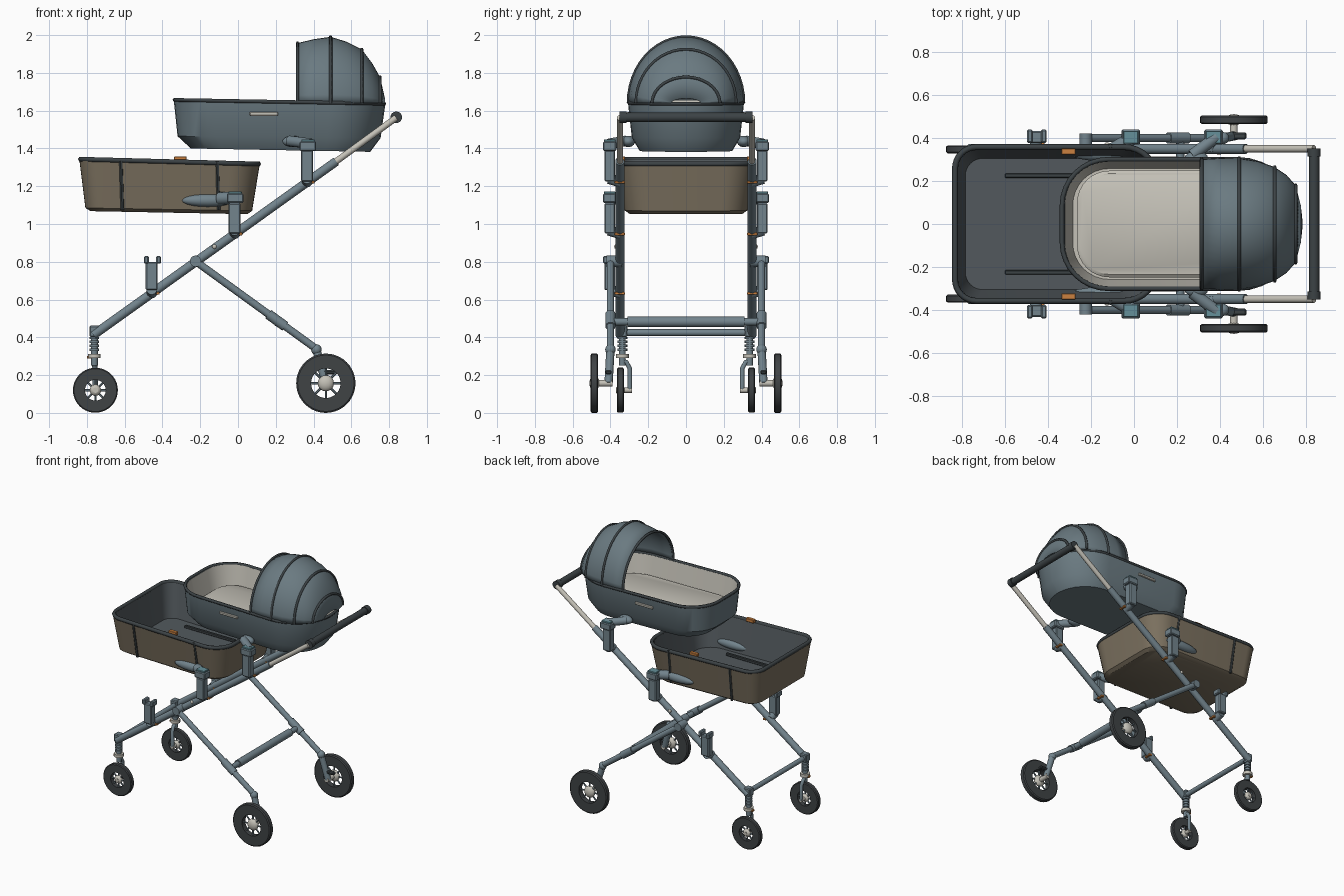
import bpy, bmesh, math
from math import sin, cos, pi, radians
from mathutils import Vector, Matrix

cube = bpy.data.objects.get("Cube")
if cube:
    bpy.data.objects.remove(cube, do_unlink=True)


def material(name, *rgb):
    m = bpy.data.materials.new(name)
    m.use_nodes = True
    m.diffuse_color = (*rgb, 1)
    m.node_tree.nodes["Principled BSDF"].inputs["Base Color"].default_value = (*rgb, 1)
    return m


FRAME = material("blue grey metal", .17, .23, .265)
FABRIC = material("slate fabric", .145, .195, .22)
DARK = material("dark trim", .045, .055, .06)
RUBBER = material("tyre rubber", .05, .056, .06)
INNER = material("charcoal lining", .085, .10, .11)
CREAM = material("cream", .56, .54, .48)
BROWN = material("taupe fabric", .20, .165, .115)
ORANGE = material("orange clip", .60, .22, .05)
TEAL = material("teal clip", .13, .28, .32)


def finish(name, bm, mats, angle=35):
    bmesh.ops.recalc_face_normals(bm, faces=bm.faces)
    me = bpy.data.meshes.new(name)
    bm.to_mesh(me)
    bm.free()
    for m in mats:
        me.materials.append(m)
    for p in me.polygons:
        p.use_smooth = True
    me.set_sharp_from_angle(angle=radians(angle))
    ob = bpy.data.objects.new(name, me)
    bpy.context.collection.objects.link(ob)
    return ob


def tube(name, a, b, r, mat, r2=None, n=14):
    a, b = Vector(a), Vector(b)
    d = b - a
    mx = Matrix.Translation((a + b) / 2) @ d.to_track_quat('Z', 'Y').to_matrix().to_4x4()
    bm = bmesh.new()
    bmesh.ops.create_cone(bm, cap_ends=True, segments=n, radius1=r,
                          radius2=r if r2 is None else r2, depth=d.length, matrix=mx)
    return finish(name, bm, [mat])


def box(name, loc, size, mat, bevel=.006):
    bm = bmesh.new()
    bmesh.ops.create_cube(bm, size=1, matrix=Matrix.Translation(loc) @ Matrix.Diagonal((*size, 1)))
    if bevel:
        bmesh.ops.bevel(bm, geom=bm.edges[:], offset=bevel, segments=1, affect='EDGES')
    return finish(name, bm, [mat], 25)


def ball(name, loc, radii, mat):
    bm = bmesh.new()
    bmesh.ops.create_uvsphere(bm, u_segments=16, v_segments=10, radius=1,
                              matrix=Matrix.Translation(loc) @ Matrix.Diagonal((*radii, 1)))
    return finish(name, bm, [mat], 60)


def loft(name, rings, mats, bands=None, closed=True, wrap=False, cap=True, cap_mats=(0, 0)):
    """Skin successive point rings; bands gives a material slot per strip."""
    bm = bmesh.new()
    vs = [[bm.verts.new(p) for p in ring] for ring in rings]
    n = len(vs[0])
    for k in range(len(vs) if wrap else len(vs) - 1):
        lo, hi = vs[k], vs[(k + 1) % len(vs)]
        for i in range(n if closed else n - 1):
            j = (i + 1) % n
            f = bm.faces.new((lo[i], lo[j], hi[j], hi[i]))
            f.material_index = bands[k] if bands else 0
    if cap and not wrap:
        for ring, slot in zip((vs[0], vs[-1]), cap_mats):
            bm.faces.new(ring).material_index = slot
    return finish(name, bm, mats)


def outline(x0, x1, hw, rl, rr, zl, zr, n=8):
    """Rounded rectangle, own radius at each end, tilted from zl to zr."""
    pts = []
    for q, (r, sx, sy) in enumerate([(rr, 1, 1), (rl, -1, 1), (rl, -1, -1), (rr, 1, -1)]):
        cx = x1 - r if sx > 0 else x0 + r
        for i in range(n + 1):
            t = (q + i / n) * pi / 2
            x = cx + r * cos(t)
            pts.append((x, sy * (hw - r) + r * sin(t), zl + (zr - zl) * (x - x0) / (x1 - x0)))
    return pts


def piping(name, pts, r, mat, cyclic):
    cu = bpy.data.curves.new(name, 'CURVE')
    cu.dimensions = '3D'
    cu.bevel_depth = r
    cu.bevel_resolution = 1
    cu.use_fill_caps = True
    sp = cu.splines.new('POLY')
    sp.points.add(len(pts) - 1)
    for p, co in zip(sp.points, pts):
        p.co = (*co, 1)
    sp.use_cyclic_u = cyclic
    cu.materials.append(mat)
    bpy.context.collection.objects.link(bpy.data.objects.new(name, cu))


def wheel(name, c, R, ri, w):
    x, y, z = c
    prof = [(ri, -w), (R * .95, -w), (R, -w * .7), (R, w * .7), (R * .95, w), (ri, w)]
    loft(name + "_tyre", [[(x + r * cos(k * pi / 20), y + dy, z + r * sin(k * pi / 20))
                           for k in range(40)] for r, dy in prof], [RUBBER], wrap=True)
    ball(name + "_hub", c, (ri * .55, w * 1.3, ri * .55), CREAM)
    for k in range(8):
        t = k * pi / 4
        tube(name + "_spoke", c, (x + ri * 1.03 * cos(t), y, z + ri * 1.03 * sin(t)), .006, FRAME, n=6)


def rail_z(x):
    return .42 + .715 * (x + .755)


# Lower basket: outside, rim and lining in one shell
loft("basket", [outline(-.78, .05, .30, .08, .12, 1.068, 1.052),
                outline(-.808, .075, .325, .09, .14, 1.085, 1.07),
                outline(-.84, .115, .365, .10, .16, 1.34, 1.315),
                outline(-.82, .095, .347, .09, .15, 1.34, 1.315),
                outline(-.785, .05, .305, .08, .13, 1.095, 1.08)],
     [BROWN, DARK, INNER], [0, 0, 1, 2], cap_mats=(0, 2))
piping("basket_rim", outline(-.833, .108, .358, .10, .155, 1.343, 1.318), .014, DARK, True)

# Bassinet body, lining, mattress and rim
loft("bassinet", [outline(-.25, .70, .245, .17, .24, 1.40, 1.382),
                  outline(-.32, .755, .287, .20, .28, 1.465, 1.455),
                  outline(-.34, .78, .307, .22, .30, 1.655, 1.635),
                  outline(-.322, .762, .290, .20, .285, 1.655, 1.635),
                  outline(-.285, .72, .258, .17, .25, 1.48, 1.465)],
     [FABRIC, CREAM], [0, 0, 0, 1], cap_mats=(0, 1))
loft("mattress", [outline(-.265, .70, .248, .15, .24, 1.47, 1.46),
                  outline(-.265, .70, .248, .15, .24, 1.515, 1.505),
                  outline(-.25, .685, .235, .14, .23, 1.525, 1.515)], [CREAM])
piping("bassinet_rim", outline(-.335, .774, .301, .215, .295, 1.657, 1.637), .011, DARK, True)


# Hood: arches along the length, with piping on the ribs
def arch(x, hw, h):
    return [(x, hw * cos(i * pi / 24), 1.64 + h * sin(i * pi / 24)) for i in range(25)]


stations = [(.315, .302, .318), (.40, .307, .338), (.49, .306, .351), (.575, .293, .325),
            (.655, .265, .285), (.71, .228, .212), (.752, .18, .138), (.778, .08, .025)]
hood = loft("hood", [arch(*s) for s in stations], [FABRIC], closed=False, cap=False)
solid = hood.modifiers.new("thickness", 'SOLIDIFY')
solid.thickness = .008
for s in stations[::2]:
    piping("hood_rib", arch(*s), .009, DARK, False)

# Handlebar and cross bars
tube("handlebar", (.838, -.35, 1.565), (.838, .35, 1.565), .025, DARK)
tube("rear_cross_bar", (.215, -.39, .482), (.215, .39, .482), .02, FRAME)
tube("rear_cross_sleeve", (.215, -.31, .482), (.215, .31, .482), .028, FRAME)
tube("front_cross_bar", (-.755, -.34, .425), (-.755, .34, .425), .018, FRAME)

for s in (-1, 1):
    # Main rails with telescopic handle
    y = s * .35
    tube("main_rail", (-.765, y, rail_z(-.765)), (.52, y, rail_z(.52)), .024, FRAME)
    tube("handle_tube", (.50, y, rail_z(.50)), (.838, y, 1.563), .017, CREAM)
    tube("handle_joint", (.838, s * .315, 1.565), (.838, s * .352, 1.565), .031, DARK)
    ball("rail_button", (-.125, s * .372, rail_z(-.125) + .01), (.012, .008, .012), CREAM)

    # Rear legs, pivot, sleeve and axle
    ly = s * .40
    tube("leg_pivot", (-.225, s * .34, .803), (-.225, s * .422, .803), .03, FRAME)
    tube("rear_leg", (-.235, ly, .81), (.42, ly, .335), .02, FRAME)
    tube("leg_sleeve", (.16, ly, .523), (.25, ly, .458), .027, FRAME)
    ball("leg_end", (.415, ly, .335), (.028, .028, .028), FRAME)
    tube("axle_strut", (.415, ly, .335), (.465, s * .41, .157), .022, FRAME)
    tube("rear_axle", (.465, s * .39, .157), (.465, s * .50, .157), .018, CREAM)
    box("brake_lever", (.485, s * .41, .215), (.075, .032, .022), DARK)
    wheel("rear_wheel", (.465, s * .485, .157), .157, .078, .02)

    # Front suspension, fork and wheel
    fy = s * .337
    box("front_post", (-.76, fy, .432), (.052, .052, .06), FRAME)
    tube("suspension_core", (-.76, fy, .25), (-.76, fy, .42), .018, FRAME)
    for k in range(4):
        tube("suspension_ring", (-.76, fy, .328 + k * .021), (-.76, fy, .34 + k * .021), .026, FRAME)
    tube("swivel_collar", (-.76, fy, .29), (-.76, fy, .313), .034, CREAM)
    box("swivel_clip", (-.787, fy, .294), (.025, .025, .014), ORANGE, .002)
    piping("front_fork", [(-.76, fy, .275), (-.76, s * .315, .268), (-.757, s * .298, .235),
                          (-.755, s * .297, .12)], .014, FRAME, False)
    tube("front_axle", (-.755, s * .287, .12), (-.755, s * .37, .12), .014, CREAM)
    wheel("front_wheel", (-.755, s * .347, .12), .119, .055, .018)

    # Rail brackets: height, body top
    for x, z0, z1 in ((.365, 1.225, 1.39), (-.018, .95, 1.11), (-.457, .65, .80)):
        box("bracket_body", (x, s * .404, (z0 + z1) / 2), (.064, .056, z1 - z0), FRAME)
        tube("bracket_lug", (x, s * .345, rail_z(x)), (x, s * .41, rail_z(x) + .02), .028, FRAME)
        box("bracket_clip", (x + .03, s * .351, rail_z(x)), (.022, .054, .014), ORANGE, .002)
    for x, z in ((.37, 1.412), (-.015, 1.137)):
        box("bracket_head", (x, s * .404, z), (.088, .07, .05), FRAME)
        box("bracket_cap", (x, s * .404, z + .029), (.07, .06, .014), TEAL, .003)
    for dx in (-.03, .035):
        box("bracket_prong", (-.455 + dx, s * .408, .81), (.026, .062, .04), FRAME)

    # Arms holding basket and bassinet
    tube("basket_arm", (0, s * .405, 1.14), (-.10, s * .345, 1.135), .033, FRAME)
    ball("basket_blade", (-.16, s * .328, 1.125), (.14, .034, .034), FRAME)
    tube("bassinet_arm", (.385, s * .405, 1.425), (.27, s * .32, 1.44), .028, FRAME)
    ball("bassinet_pad", (.29, s * .305, 1.437), (.055, .035, .03), FRAME)

    # Fabric details
    for x in (-.62, -.11):
        tube("basket_strap", (x + .008, s * .325, 1.075), (x, s * .363, 1.335), .01, DARK, n=6)
    box("rim_clip", (-.305, s * .337, 1.345), (.066, .028, .026), ORANGE, .003)
    box("basket_slat", (-.39, s * .225, 1.10), (.42, .02, .02), DARK, .003)
    box("side_handle", (.137, s * .306, 1.583), (.15, .014, .02), CREAM, .004)
